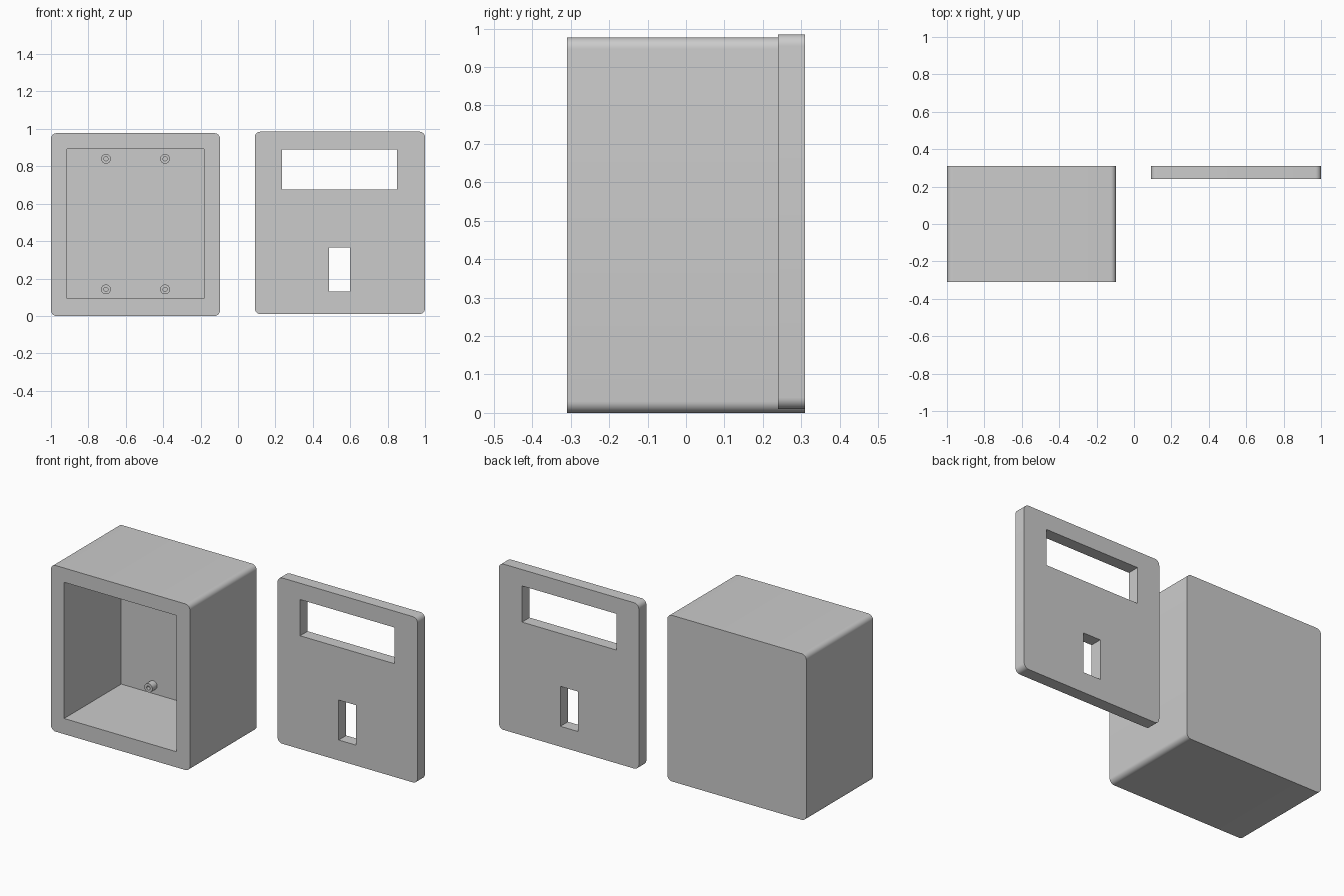
import bpy, bmesh, math
from mathutils import Vector

if "Cube" in bpy.data.objects:
    bpy.data.objects.remove(bpy.data.objects["Cube"])


def new_object(name, bm):
    bmesh.ops.recalc_face_normals(bm, faces=bm.faces[:])
    mesh = bpy.data.meshes.new(name)
    bm.to_mesh(mesh)
    bm.free()
    obj = bpy.data.objects.new(name, mesh)
    bpy.context.collection.objects.link(obj)
    return obj


def slab(name, x0, x1, y0, y1, z0, z1, r=0.0, steps=8):
    """Rectangle in XZ, optionally with round corners, extruded along y."""
    if r:
        pts = []
        corners = [(x1 - r, z1 - r), (x0 + r, z1 - r), (x0 + r, z0 + r), (x1 - r, z0 + r)]
        for i, (cx, cz) in enumerate(corners):
            for k in range(steps + 1):
                a = math.pi / 2 * (i + k / steps)
                pts.append((cx + r * math.cos(a), cz + r * math.sin(a)))
    else:
        pts = [(x1, z1), (x0, z1), (x0, z0), (x1, z0)]
    bm = bmesh.new()
    face = bm.faces.new([bm.verts.new((x, y0, z)) for x, z in pts])
    ext = bmesh.ops.extrude_face_region(bm, geom=[face])
    verts = [g for g in ext["geom"] if isinstance(g, bmesh.types.BMVert)]
    bmesh.ops.translate(bm, verts=verts, vec=(0, y1 - y0, 0))
    return new_object(name, bm)


def activate(obj):
    bpy.ops.object.select_all(action="DESELECT")
    obj.select_set(True)
    bpy.context.view_layer.objects.active = obj


def cut(obj, cutter):
    mod = obj.modifiers.new("cut", "BOOLEAN")
    mod.operation = "DIFFERENCE"
    mod.solver = "EXACT"
    mod.object = cutter
    activate(obj)
    bpy.ops.object.modifier_apply(modifier=mod.name)
    bpy.data.objects.remove(cutter)


def smooth(obj):
    activate(obj)
    bpy.ops.object.shade_smooth_by_angle(angle=math.radians(30))


def standoff(name, x, z, y_front=0.175, y_back=0.23, outer=0.026, inner=0.011):
    """Hollow screw post spun about the y axis, its foot sunk in the back wall."""
    bm = bmesh.new()
    profile = [(outer, y_back), (outer, y_front), (inner, y_front), (inner, y_back)]
    vs = [bm.verts.new((x + r, y, z)) for r, y in profile]
    edges = [bm.edges.new((vs[i], vs[(i + 1) % 4])) for i in range(4)]
    bmesh.ops.spin(bm, geom=vs + edges, cent=Vector((x, 0, z)), axis=(0, 1, 0),
                   angle=2 * math.pi, steps=32, use_merge=True)
    bmesh.ops.remove_doubles(bm, verts=bm.verts[:], dist=1e-5)
    smooth(new_object(name, bm))


# Open-fronted enclosure
box = slab("enclosure_box", -1.0, -0.096, -0.31, 0.31, 0.0, 0.977, r=0.03)
cut(box, slab("cavity_cutter", -0.914, -0.182, -0.4, 0.22, 0.092, 0.893))
smooth(box)

# Screw posts on the back wall
for i, x in enumerate((-0.706, -0.39)):
    for j, z in enumerate((0.142, 0.84)):
        standoff(f"standoff_{i}{j}", x, z)

# Lid with display window and switch slot
lid = slab("front_lid", 0.09, 1.0, 0.24, 0.31, 0.01, 0.985, r=0.03)
cut(lid, slab("window_cutter", 0.236, 0.85, 0.1, 0.4, 0.676, 0.889))
cut(lid, slab("slot_cutter", 0.487, 0.6, 0.1, 0.4, 0.13, 0.365))
smooth(lid)
